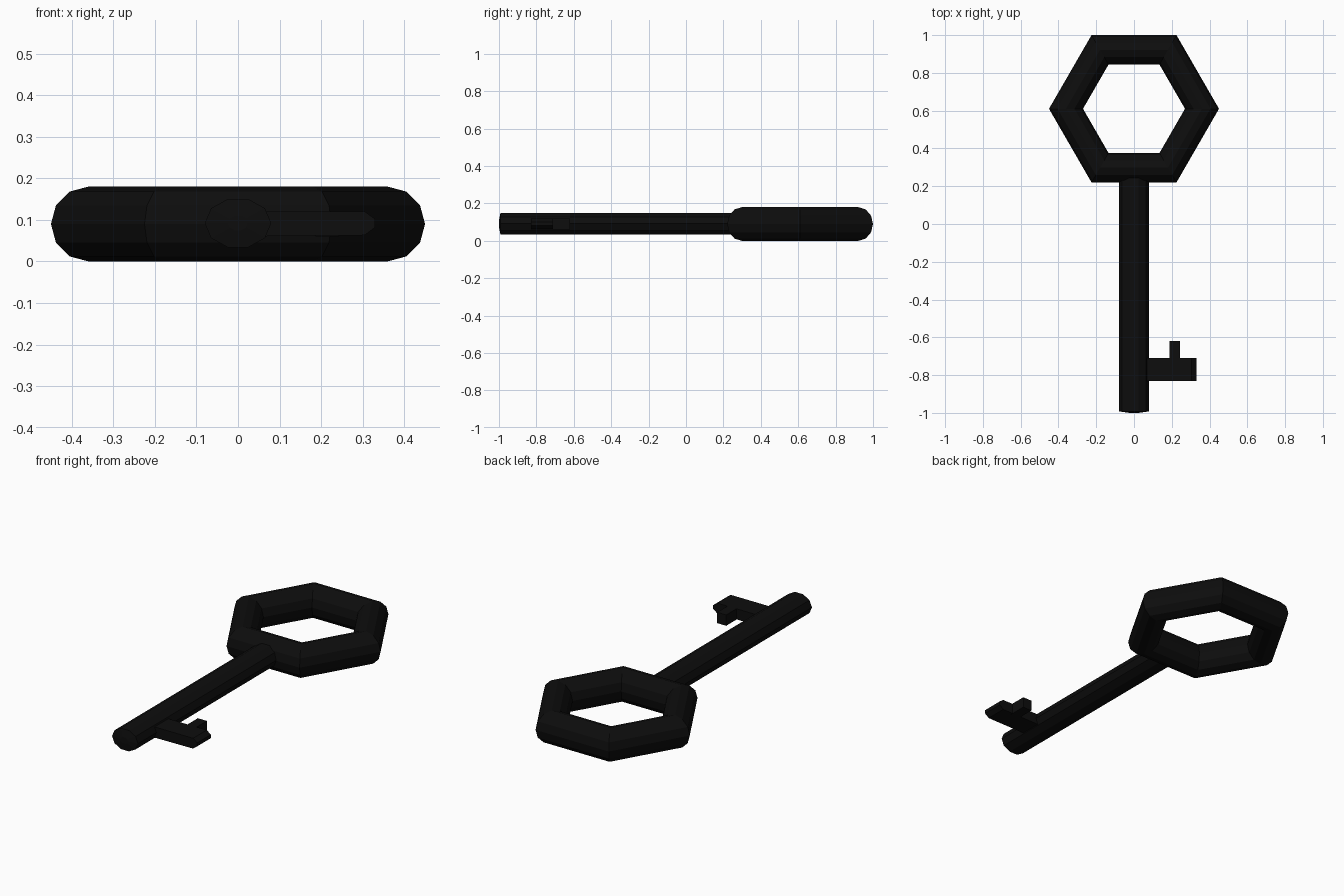
import bpy, bmesh, math
from mathutils import Vector

cube = bpy.data.objects.get("Cube")
if cube:
    bpy.data.objects.remove(cube, do_unlink=True)

MID = 0.09  # height of the key's centre plane

black = bpy.data.materials.new("black")
black.use_nodes = True
color = (0.004, 0.004, 0.004, 1)
black.diffuse_color = color
black.node_tree.nodes["Principled BSDF"].inputs["Base Color"].default_value = color


def loft(name, rings, closed=False):
    """Skin a list of equal-sized point rings; cap the ends unless closed."""
    bm = bmesh.new()
    loops = [[bm.verts.new(p) for p in ring] for ring in rings]
    pairs = list(zip(loops, loops[1:]))
    if closed:
        pairs.append((loops[-1], loops[0]))
    else:
        bm.faces.new(loops[0])
        bm.faces.new(loops[-1])
    n = len(loops[0])
    for a, b in pairs:
        for i in range(n):
            j = (i + 1) % n
            bm.faces.new((a[i], a[j], b[j], b[i]))
    bmesh.ops.recalc_face_normals(bm, faces=bm.faces)
    mesh = bpy.data.meshes.new(name)
    bm.to_mesh(mesh)
    bm.free()
    mesh.materials.append(black)
    obj = bpy.data.objects.new(name, mesh)
    bpy.context.collection.objects.link(obj)
    return obj


def angles(n):
    return [math.tau * i / n for i in range(n)]


# Hexagonal bow with a round section
def bow_section(a):
    return [Vector(((0.36 + 0.09 * math.cos(t)) * math.cos(a),
                    0.61 + (0.36 + 0.09 * math.cos(t)) * math.sin(a),
                    MID + 0.09 * math.sin(t))) for t in angles(12)]


loft("bow", [bow_section(a) for a in angles(6)], closed=True)


# Oval shaft with a slightly domed tip
def shaft_section(y, size):
    return [Vector((0.08 * size * math.cos(t), y, MID + 0.002 + 0.061 * size * math.sin(t)))
            for t in angles(10)]


loft("shaft", [shaft_section(-1, 0.3), shaft_section(-0.992, 1), shaft_section(0.29, 1)])

# Bit with a bevelled outer edge
profile = [(0.02, 0.03), (0.305, 0.03), (0.33, 0.012), (0.33, -0.008), (0.305, -0.027), (0.02, -0.03)]
loft("bit", [[Vector((x, y, MID + z)) for x, z in profile] for y in (-0.83, -0.71)])

# Small tooth pointing back towards the bow
tooth = [(0.187, 0.03), (0.243, 0.03), (0.243, -0.03), (0.187, -0.03)]
loft("tooth", [[Vector((x, y, MID + z)) for x, z in tooth] for y in (-0.72, -0.62)])
